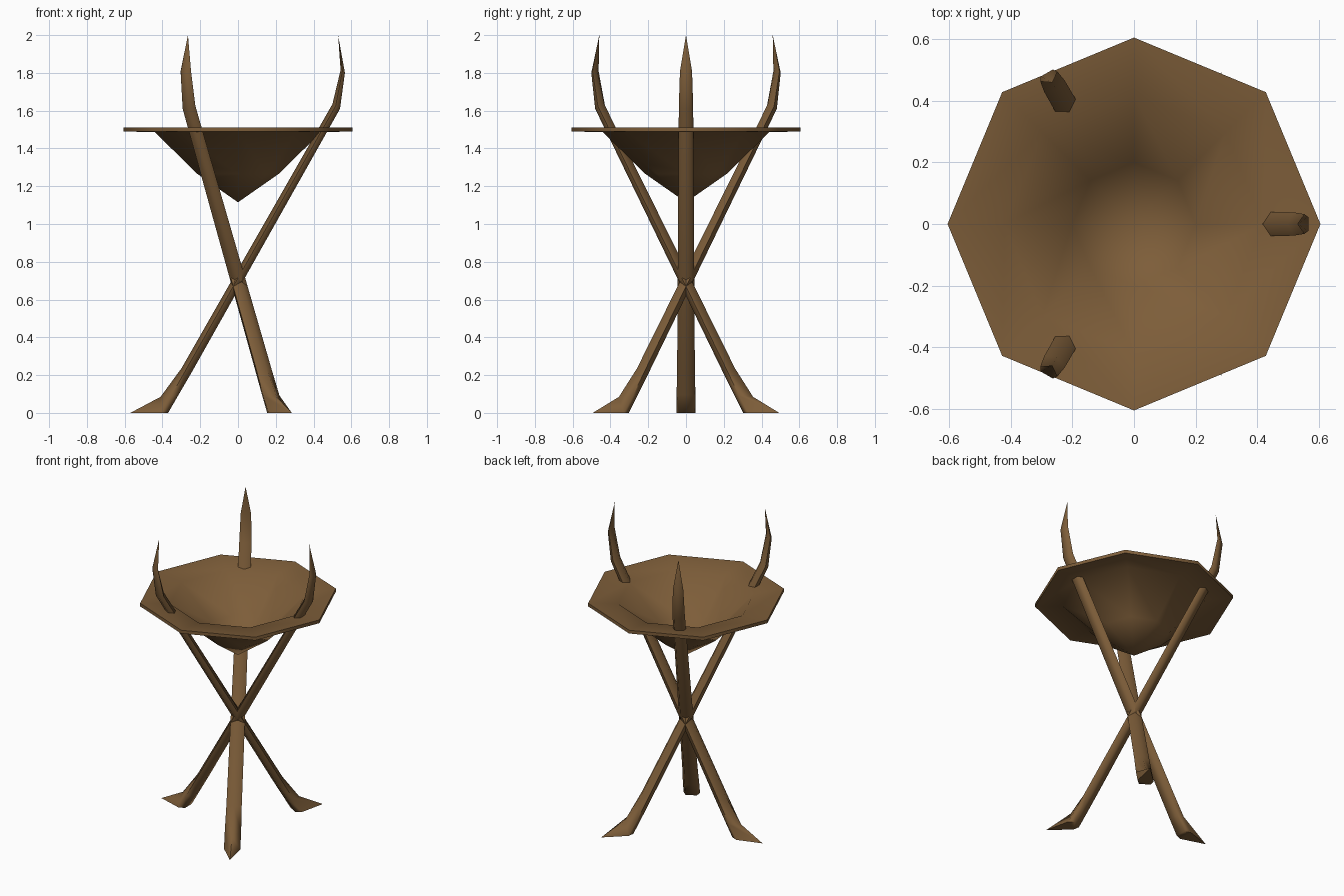
import bpy, bmesh, math

if "Cube" in bpy.data.objects:
    bpy.data.objects.remove(bpy.data.objects["Cube"])

wood = bpy.data.materials.new("brown wood")
wood.diffuse_color = (0.205, 0.110, 0.041, 1)
wood.use_nodes = True
wood.node_tree.nodes["Principled BSDF"].inputs["Base Color"].default_value = wood.diffuse_color


def finish(name, bm, angle):
    bmesh.ops.recalc_face_normals(bm, faces=bm.faces[:])
    me = bpy.data.meshes.new(name)
    bm.to_mesh(me)
    bm.free()
    me.materials.append(wood)
    ob = bpy.data.objects.new(name, me)
    bpy.context.collection.objects.link(ob)
    bpy.ops.object.select_all(action='DESELECT')
    ob.select_set(True)
    bpy.context.view_layer.objects.active = ob
    bpy.ops.object.shade_smooth_by_angle(angle=math.radians(angle))
    return ob


def bridge(bm, a, b):
    n = len(a)
    for i in range(n):
        bm.faces.new((a[i], a[(i + 1) % n], b[(i + 1) % n], b[i]))


def fan(bm, ring, tip):
    for i in range(len(ring)):
        bm.faces.new((ring[i], ring[(i + 1) % len(ring)], tip))


# Five-sided leg rings: ridge x, z / flat side x, z / half width / side position
LEG = [(-0.57, 0.0, -0.37, 0.0, 0.050, 0.80),
       (-0.41, 0.085, -0.315, 0.095, 0.050, 0.60),
       (-0.30, 0.235, -0.245, 0.215, 0.047, 0.42),
       (0.50, 1.635, 0.54, 1.61, 0.038, 0.42),
       (0.543, 1.815, 0.566, 1.80, 0.032, 0.42)]


def leg(name, turn):
    bm = bmesh.new()
    rings = []
    for rx, rz, fx, fz, w, t in LEG:
        sx, sz = rx + (fx - rx) * t, rz + (fz - rz) * t
        pts = [(rx, 0, rz), (sx, w, sz), (fx, w * 0.7, fz),
               (fx, -w * 0.7, fz), (sx, -w, sz)]
        rings.append([bm.verts.new(p) for p in pts])
    for a, b in zip(rings, rings[1:]):
        bridge(bm, a, b)
    bm.faces.new(rings[0])
    fan(bm, rings[-1], bm.verts.new((0.53, 0, 2.0)))
    ob = finish(name, bm, 74)
    ob.rotation_euler.z = turn


for i, name in enumerate(("right_leg", "back_leg", "front_leg")):
    leg(name, i * math.tau / 3)

# Octagonal bowl: inner surface, rim, outer surface
bm = bmesh.new()
profile = [(0.20, 1.285), (0.42, 1.492), (0.605, 1.512),
           (0.605, 1.490), (0.44, 1.486), (0.215, 1.265)]
rings = [[bm.verts.new((r * math.cos(k * math.tau / 8),
                        r * math.sin(k * math.tau / 8), z)) for k in range(8)]
         for r, z in profile]
for a, b in zip(rings, rings[1:]):
    bridge(bm, a, b)
fan(bm, rings[0], bm.verts.new((0, 0, 1.14)))
fan(bm, rings[-1], bm.verts.new((0, 0, 1.115)))
finish("bowl", bm, 60)
